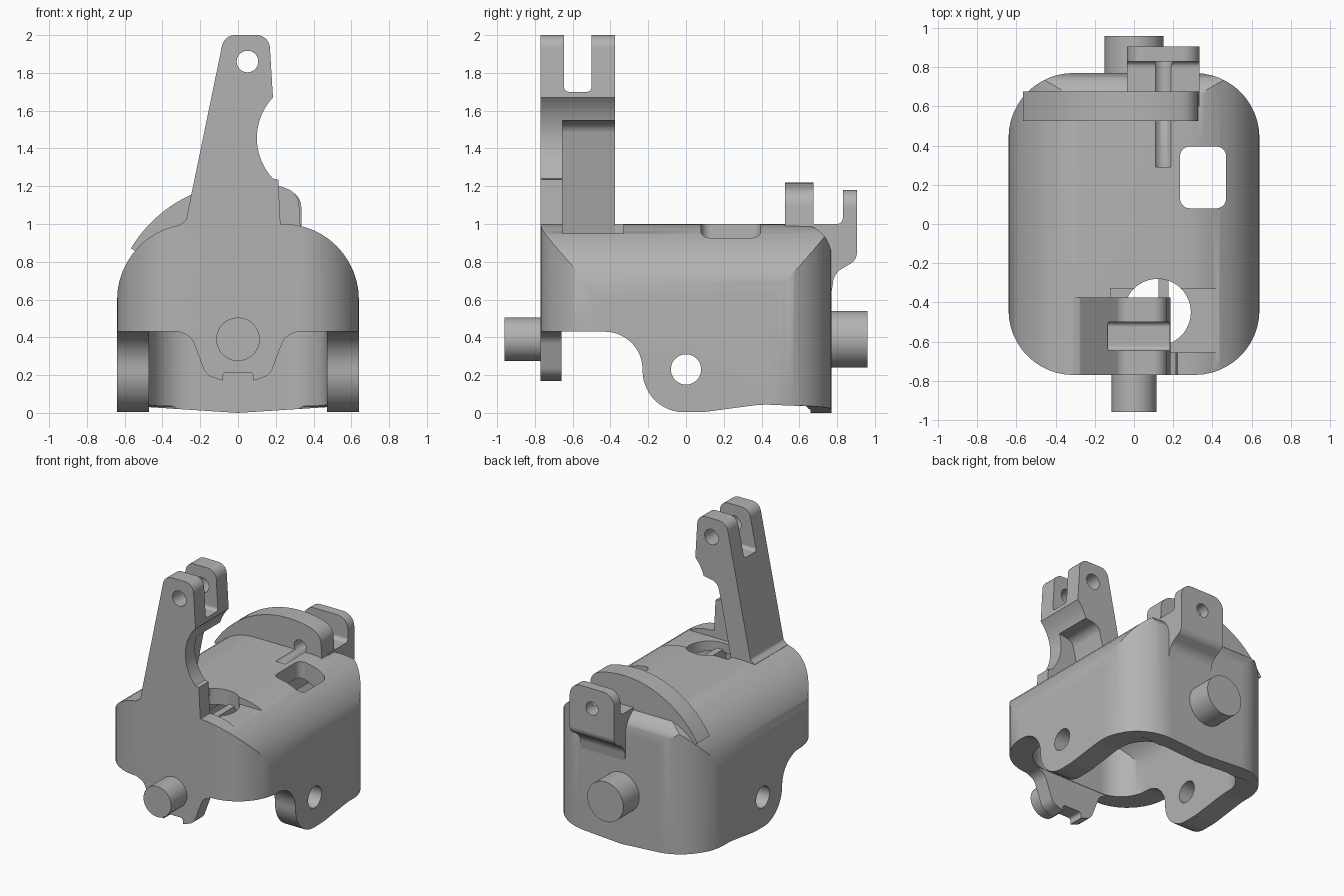
import bpy, bmesh
from math import cos, sin, radians, pi
from mathutils import Vector

if "Cube" in bpy.data.objects:
    bpy.data.objects.remove(bpy.data.objects["Cube"])

grey = bpy.data.materials.new("cast grey")
grey.use_nodes = True
grey.diffuse_color = (0.45, 0.45, 0.45, 1)
grey.node_tree.nodes["Principled BSDF"].inputs["Base Color"].default_value = grey.diffuse_color
parts = []


def fillet(corners, steps=12):
    """Outline from corners (u, v) or (u, v, radius)."""
    out = []
    n = len(corners)
    for i, c in enumerate(corners):
        p = Vector(c[:2])
        r = c[2] if len(c) > 2 else 0
        if r == 0:
            out.append(p)
            continue
        a = (Vector(corners[i - 1][:2]) - p).normalized()
        b = (Vector(corners[(i + 1) % n][:2]) - p).normalized()
        half = a.angle(b) / 2
        centre = p + (a + b).normalized() * (r / sin(half))
        reach = r / (sin(half) / cos(half))
        s, e = p + a * reach - centre, p + b * reach - centre
        turn = s.angle(e)
        for k in range(steps + 1):
            t = k / steps
            out.append(centre + (s * sin((1 - t) * turn) + e * sin(t * turn)) / sin(turn))
    return out


def arc(u, v, r, start, end, steps=24):
    angles = [radians(start + (end - start) * k / steps) for k in range(steps + 1)]
    return [(u + r * cos(a), v + r * sin(a)) for a in angles]


def prism(name, corners, axis, lo, hi):
    """Extrude an outline along x (y,z outline), y (x,z) or z (x,y)."""
    place = {"x": lambda u, v: (lo, u, v), "y": lambda u, v: (u, lo, v), "z": lambda u, v: (u, v, lo)}[axis]
    bm = bmesh.new()
    face = bm.faces.new([bm.verts.new(place(*p)) for p in fillet(corners)])
    moved = bmesh.ops.extrude_face_region(bm, geom=[face])["geom"]
    shift = Vector([(hi - lo) * (axis == a) for a in "xyz"])
    bmesh.ops.translate(bm, vec=shift, verts=[g for g in moved if isinstance(g, bmesh.types.BMVert)])
    bmesh.ops.remove_doubles(bm, verts=bm.verts, dist=0.0005)
    bmesh.ops.recalc_face_normals(bm, faces=bm.faces)
    mesh = bpy.data.meshes.new(name)
    bm.to_mesh(mesh)
    bm.free()
    mesh.materials.append(grey)
    obj = bpy.data.objects.new(name, mesh)
    bpy.context.collection.objects.link(obj)
    return obj


def rod(name, u, v, r, axis, lo, hi):
    return prism(name, arc(u, v, r, 0, 352.5, 47), axis, lo, hi)


def box(u0, u1, v0, v1, r=0):
    return [(u0, v0, r), (u1, v0, r), (u1, v1, r), (u0, v1, r)]


def combine(obj, tool, op="DIFFERENCE"):
    mod = obj.modifiers.new("cut", "BOOLEAN")
    mod.operation, mod.solver, mod.object = op, "EXACT", tool
    bpy.context.view_layer.objects.active = obj
    bpy.ops.object.modifier_apply(modifier=mod.name)
    bpy.data.objects.remove(tool)


def mirrored(half):
    return half + [(-c[0], *c[1:]) for c in reversed(half)]


# Hollow housing: plan, front and side outlines intersected
housing = prism("housing", box(-0.64, 0.64, -0.77, 0.77, 0.33), "z", -0.1, 1.2)
arch = mirrored([(-0.64, -0.2), (-0.64, 1, 0.4)])
combine(housing, prism("arch", arch, "y", -1, 1), "INTERSECT")
side = [(-0.77, 0.43), (-0.8, 0.43), (-0.8, 1.1), (-0.77, 1.1), (-0.74, 1), (0.77, 1, 0.17),
        (0.77, 0), (0.66, 0), (0.64, 0.035), (0.4, 0.045, 0.6), (0.1, 0.005, 0.3),
        (-0.23, 0, 0.22), (-0.23, 0.43, 0.2)]
side = [(-0.8, 0.43), (-0.8, 1.1)] + side[3:]
combine(housing, prism("side", side, "x", -1, 1), "INTERSECT")
cavity = prism("cavity", box(-0.47, 0.47, -0.655, 0.66, 0.22), "z", -0.2, 1.2)
vault = mirrored([(-0.47, -0.3), (-0.47, 0.88, 0.27)])
combine(cavity, prism("vault", vault, "y", -1, 1), "INTERSECT")
combine(housing, cavity)

# Front tongue below the housing rim
tongue = mirrored([(-0.31, 0.6), (-0.31, 0.43), (-0.245, 0.4, 0.08), (-0.17, 0.2, 0.08),
                   (-0.08, 0.17), (-0.08, 0.215, 0.02)])
combine(housing, prism("tongue", tongue, "y", -0.77, -0.658), "UNION")

# Openings: window, pivot holes, roof pocket, roof hole, rear rim slope
combine(housing, prism("window", box(0.235, 0.47, 0.08, 0.395, 0.05), "z", 0.3, 1.2))
combine(housing, rod("pivot", 0, 0.23, 0.08, "x", -1, 1))
combine(housing, prism("pocket", box(-0.12, 0.8, -0.655, -0.33), "z", 0.95, 1.2))
combine(housing, rod("roof_hole", 0.12, -0.45, 0.17, "z", 0.7, 1.2))
slope = [(0, 0), (0.7, 0.045), (0.7, -0.1), (-0.7, -0.1), (-0.7, 0.045)]
combine(housing, prism("slope", slope, "y", 0.6, 0.9))
parts.append(housing)

# Tall lever with concave notch, forked tip and hollowed back
lever_outline = [(-0.31, 0.94), (-0.31, 0.995), (-0.275, 1.02, 0.03), (-0.073, 2, 0.07),
                 (0.165, 2, 0.07), (0.185, 1.67)]
lever_outline += arc(0.414, 1.455, 0.314, 137, 223) + [(0.213, 1.235), (0.228, 0.94)]
lever = prism("lever", lever_outline, "y", -0.77, -0.375)
hollow = [(-0.15, 0.8), (-0.03, 1.4), (0.0, 1.53, 0.07), (0.12, 1.55), (0.5, 1.58), (0.5, 0.8)]
combine(lever, prism("hollow", hollow, "y", -0.655, -0.2))
combine(lever, prism("fork", box(-0.645, -0.5, 1.7, 2.2, 0.025), "x", -0.5, 0.5))
combine(lever, rod("tip_hole", 0.05, 1.86, 0.057, "y", -1, 0))
parts.append(lever)

# Curved crest across the rear roof
crest_outline = arc(0.05, 0.5, 0.72, 149, 75) + [(0.32, 1.165, 0.1), (0.335, 0.9), (-0.45, 0.8)]
crest = prism("crest", crest_outline, "y", 0.525, 0.675)
parts.append(crest)

# Rear lug
lug_outline = [(0.6, 0.6), (0.765, 0.6), (0.785, 0.74, 0.1), (0.905, 0.81, 0.07), (0.905, 1.3),
               (0.83, 1.3), (0.83, 1, 0.03), (0.6, 1)]
lug = prism("rear_lug", lug_outline, "x", -0.1, 0.4)
lug_face = [(-0.035, 0.4), (0.335, 0.4), (0.335, 1.18, 0.09), (-0.035, 1.18, 0.09)]
combine(lug, prism("lug_face", lug_face, "y", 0.5, 1), "INTERSECT")
parts.append(lug)

# Bore through lug and crest, leaving a groove in the roof
for target in (housing, crest, lug):
    combine(target, rod("bore", 0.15, 1.03, 0.05, "y", 0.29, 1.1))

# Pins and inner ribs
parts.append(rod("front_pin", 0, 0.39, 0.115, "y", -0.96, -0.7))
parts.append(rod("rear_pin", 0, 0.39, 0.15, "y", 0.7, 0.96))
for name, x in (("right_rib", -0.15), ("left_rib", 0.15)):
    parts.append(prism(name, box(x - 0.025, x + 0.025, 0.74, 0.9), "y", -0.66, 0.67))

# Smooth curves, sharp edges
for obj in parts:
    bpy.ops.object.select_all(action="DESELECT")
    obj.select_set(True)
    bpy.context.view_layer.objects.active = obj
    bpy.ops.object.shade_smooth_by_angle(angle=pi / 6)
    weighted = obj.modifiers.new("weighted normals", "WEIGHTED_NORMAL")
    weighted.keep_sharp = True
